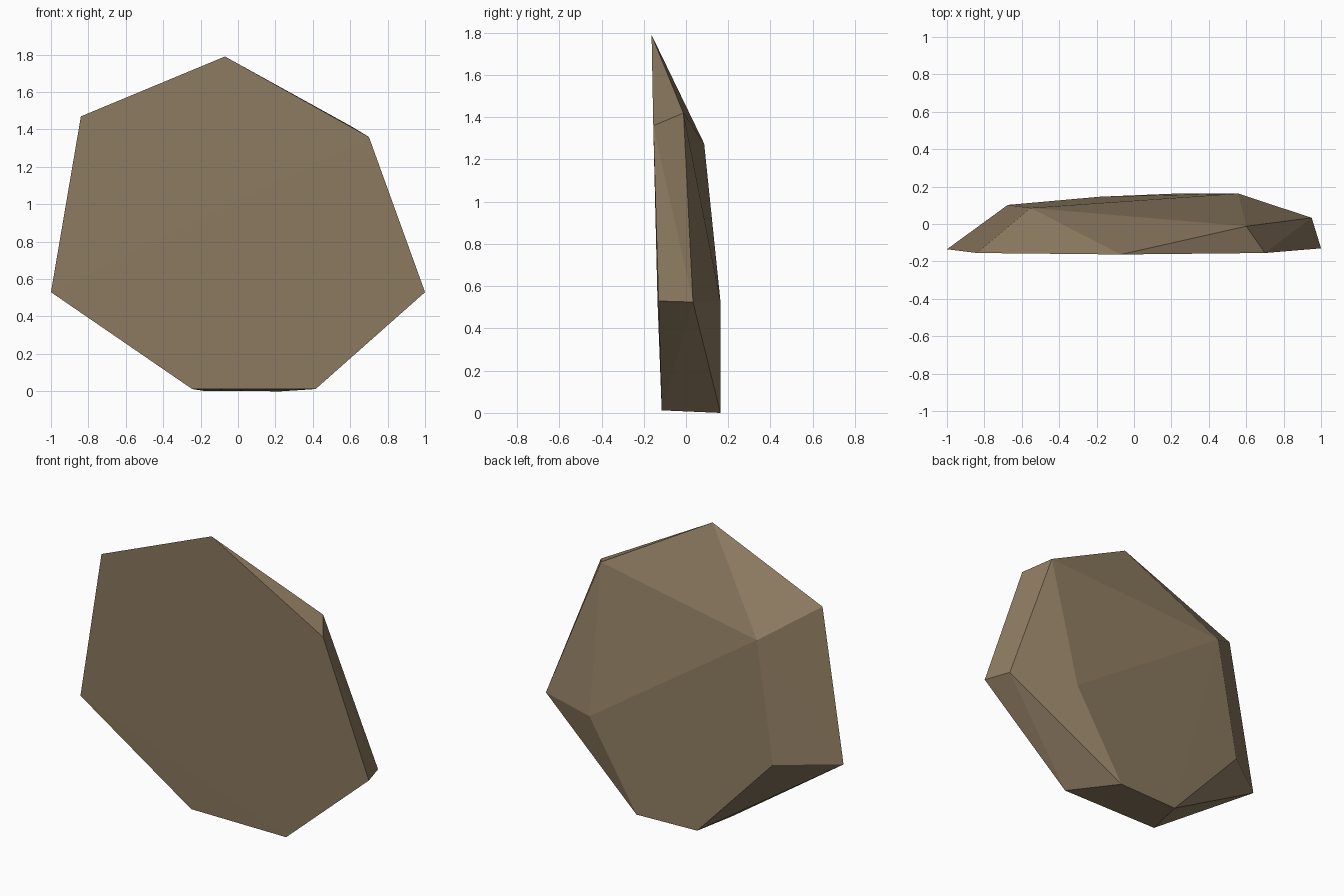
import bpy
import bmesh

if "Cube" in bpy.data.objects:
    bpy.data.objects.remove(bpy.data.objects["Cube"])

# Front outline of the stone slab, clockwise from the peak
front = [(-0.07, -0.163, 1.79), (0.70, -0.155, 1.36), (1.0, -0.13, 0.53),
         (0.415, -0.115, 0.012), (-0.245, -0.115, 0.012),
         (-1.0, -0.135, 0.53), (-0.84, -0.155, 1.47)]

# Corners of the chamfered back
back = [(0.60, -0.012, 1.42), (0.95, 0.033, 0.525), (0.557, 0.163, 0.53),
        (0.23, 0.163, 0.0), (-0.18, 0.146, 0.002),
        (-0.675, 0.102, 0.53), (-0.553, 0.086, 1.275)]

# Flat stone colour
stone = bpy.data.materials.new("brown_stone")
stone.diffuse_color = (0.27, 0.20, 0.12, 1)
stone.use_nodes = True
stone.node_tree.nodes["Principled BSDF"].inputs["Base Color"].default_value = stone.diffuse_color

# Faceted slab: the convex hull of both outlines
bm = bmesh.new()
for p in front + back:
    bm.verts.new(p)
bmesh.ops.convex_hull(bm, input=bm.verts[:])
bmesh.ops.recalc_face_normals(bm, faces=bm.faces[:])
mesh = bpy.data.meshes.new("flat_rock")
bm.to_mesh(mesh)
bm.free()
mesh.materials.append(stone)
rock = bpy.data.objects.new("flat_rock", mesh)
bpy.context.collection.objects.link(rock)
